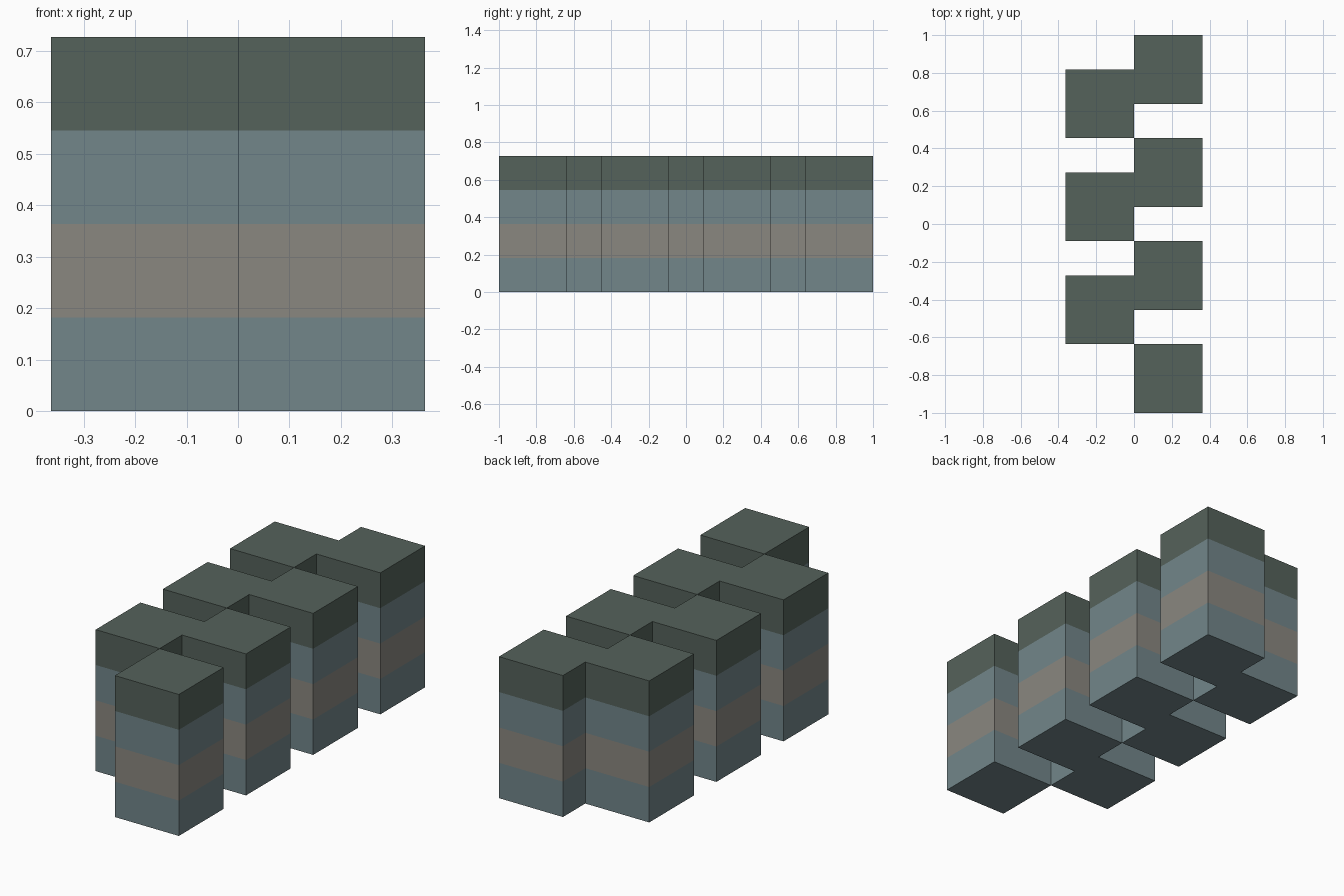
import bpy
import bmesh

cube = bpy.data.objects.get("Cube")
if cube:
    bpy.data.objects.remove(cube, do_unlink=True)

U = 2 / 11          # one grid cell: the row is 11 cells long
LAYERS = 4          # each column is 2 x 2 cells and 4 layers high


def srgb(*rgb):
    lin = []
    for v in rgb:
        c = v / 255
        lin.append(c / 12.92 if c <= 0.04045 else ((c + 0.055) / 1.055) ** 2.4)
    return (*lin, 1)


def material(name, rgb):
    m = bpy.data.materials.new(name)
    m.use_nodes = True
    m.diffuse_color = rgb
    bsdf = m.node_tree.nodes["Principled BSDF"]
    bsdf.inputs["Base Color"].default_value = rgb
    bsdf.inputs["Roughness"].default_value = 0.9
    return m


materials = [
    material("slate_blue", srgb(114, 134, 138)),
    material("warm_grey", srgb(138, 135, 128)),
    material("dark_green", srgb(85, 98, 91)),
]
BANDS = [0, 1, 0, 2]    # material of each layer, bottom to top


def block_cells(x, y):
    return {(x + i, y + j) for i in range(2) for j in range(2)}


def banded_block(name, cells):
    """Extrude a footprint of grid cells upward, one coloured layer at a time."""
    bm = bmesh.new()
    for cx, cy in sorted(cells):
        corners = [(cx, cy), (cx + 1, cy), (cx + 1, cy + 1), (cx, cy + 1)]
        bm.faces.new([bm.verts.new((x * U, y * U - 1, 0)) for x, y in corners])
    bmesh.ops.remove_doubles(bm, verts=bm.verts, dist=U * 0.01)

    top = bm.faces[:]
    for layer in range(LAYERS):
        ext = bmesh.ops.extrude_face_region(bm, geom=top, use_keep_orig=(layer == 0))
        new = ext["geom"]
        top = [g for g in new if isinstance(g, bmesh.types.BMFace)]
        bmesh.ops.translate(bm, vec=(0, 0, U),
                            verts=[g for g in new if isinstance(g, bmesh.types.BMVert)])
    bmesh.ops.recalc_face_normals(bm, faces=bm.faces)

    # Colour bands by height; the roof takes the top band
    for f in bm.faces:
        layer = min(int(f.calc_center_median().z / U + 0.01), LAYERS - 1)
        f.material_index = BANDS[layer]

    mesh = bpy.data.meshes.new(name)
    bm.to_mesh(mesh)
    bm.free()
    for m in materials:
        mesh.materials.append(m)
    bpy.context.collection.objects.link(bpy.data.objects.new(name, mesh))


# Single column at the front, then three staggered pairs behind it
banded_block("front_column", block_cells(0, 0))
for n in range(3):
    cells = block_cells(0, 3 + 3 * n) | block_cells(-2, 2 + 3 * n)
    banded_block(f"staggered_pair_{n + 1}", cells)
